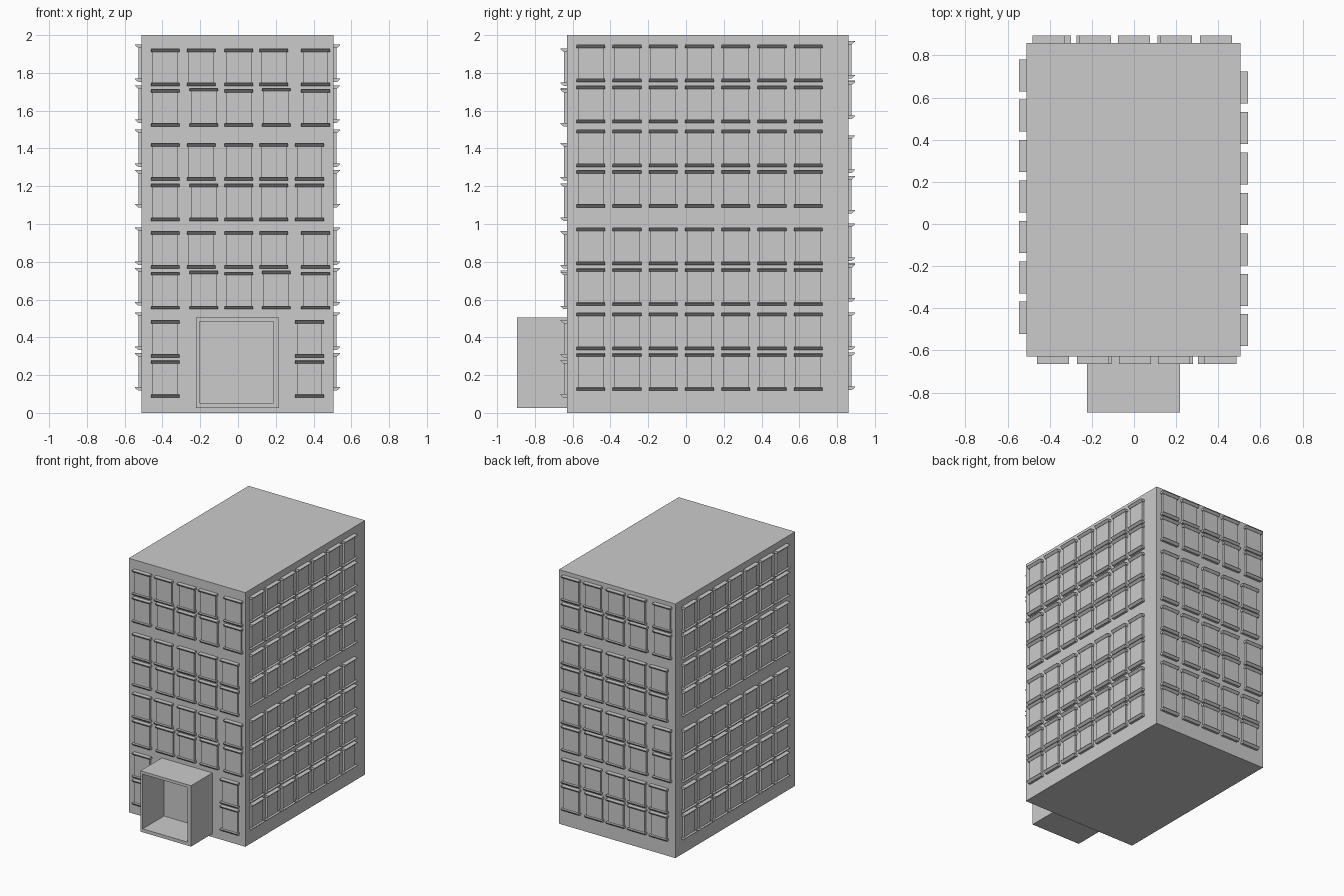
import bpy, bmesh
from mathutils import Vector

if "Cube" in bpy.data.objects:
    bpy.data.objects.remove(bpy.data.objects["Cube"])

X0, X1, Y0, Y1 = -0.51, 0.505, -0.63, 0.86


def finish(name, bm):
    bmesh.ops.recalc_face_normals(bm, faces=bm.faces)
    me = bpy.data.meshes.new(name)
    bm.to_mesh(me)
    bm.free()
    ob = bpy.data.objects.new(name, me)
    bpy.context.collection.objects.link(ob)
    return ob


def prism(bm, profile, u0, u1, place):
    """Extrude an (out, z) profile along the wall from u0 to u1."""
    a = [bm.verts.new(place(u0, d, z)) for d, z in profile]
    b = [bm.verts.new(place(u1, d, z)) for d, z in profile]
    bm.faces.new(a)
    bm.faces.new(b[::-1])
    n = len(a)
    for i in range(n):
        j = (i + 1) % n
        bm.faces.new((a[i], b[i], b[j], a[j]))


def ledge(bm, u, z, place):
    # moulding with a sloping underside
    prism(bm, [(-0.005, z + 0.009), (0.035, z + 0.009), (0.035, z + 0.006),
               (0.018, z - 0.009), (-0.005, z - 0.009)], u - 0.076, u + 0.076, place)


def window(bm, u, top, bottom, place):
    prism(bm, [(-0.005, bottom), (0.016, bottom), (0.016, top), (-0.005, top)],
          u - 0.067, u + 0.067, place)
    ledge(bm, u, top, place)
    ledge(bm, u, bottom, place)


# Building body with a horizontal seam at mid height
bm = bmesh.new()
rings = [[bm.verts.new((x, y, z)) for x, y in ((X0, Y0), (X1, Y0), (X1, Y1), (X0, Y1))]
         for z in (0, 1.01, 2)]
for lo, hi in zip(rings, rings[1:]):
    for i in range(4):
        j = (i + 1) % 4
        bm.faces.new((lo[i], lo[j], hi[j], hi[i]))
bm.faces.new(rings[0])
bm.faces.new(rings[-1])
finish("building_body", bm)

# Entrance porch: open-fronted square tube
bm = bmesh.new()


def rect(x0, x1, z0, z1, y):
    return [bm.verts.new((x, y, z)) for x, z in ((x0, z0), (x1, z0), (x1, z1), (x0, z1))]


outer, inner = (-0.223, 0.218, 0.026, 0.505), (-0.203, 0.189, 0.053, 0.483)
loops = [rect(*outer, Y0), rect(*outer, -0.895), rect(*inner, -0.895), rect(*inner, Y0)]
for k in range(4):
    a, b = loops[k], loops[(k + 1) % 4]
    for i in range(4):
        j = (i + 1) % 4
        bm.faces.new((a[i], a[j], b[j], b[i]))
finish("entrance_porch", bm)

# Front and back windows: heights of each row's upper ledge
front_rows = [1.92, 1.705, 1.42, 1.205, 0.953, 0.738, 0.482, 0.27]


def end_facade(name, place, lift, skip_entrance):
    bm = bmesh.new()
    for r, top in enumerate(front_rows):
        odd = 0.013 if r % 2 else 0
        cols = [-0.385, -0.195 + odd, 0.004,
                0.19 + (odd if r in (1, 5) else 0),
                0.41 if r in (0, 1, 4, 5) else 0.379]
        for c, u in enumerate(cols):
            if skip_entrance and r >= 6 and 0 < c < 4:
                continue
            raised = 0.007 if r in (1, 5) and c in (1, 3) else 0
            window(bm, u, top + lift + raised, top + lift - 0.18, place)
    finish(name, bm)


end_facade("front_windows", lambda u, d, z: Vector((u, Y0 - d, z)), 0, True)
end_facade("back_windows", lambda u, d, z: Vector((0.005 - u, Y1 + d, z)), 0.04, False)

# Side windows: seven columns each
side_rows = [1.94, 1.725, 1.49, 1.277, 0.972, 0.757, 0.522, 0.307]


def side_facade(name, place, first):
    bm = bmesh.new()
    for top in side_rows:
        for c in range(7):
            window(bm, first + 0.1918 * c, top, top - 0.18, place)
    finish(name, bm)


side_facade("right_windows", lambda u, d, z: Vector((X1 + d, u, z)), -0.504)
side_facade("left_windows", lambda u, d, z: Vector((X0 - d, u, z)), -0.445)
